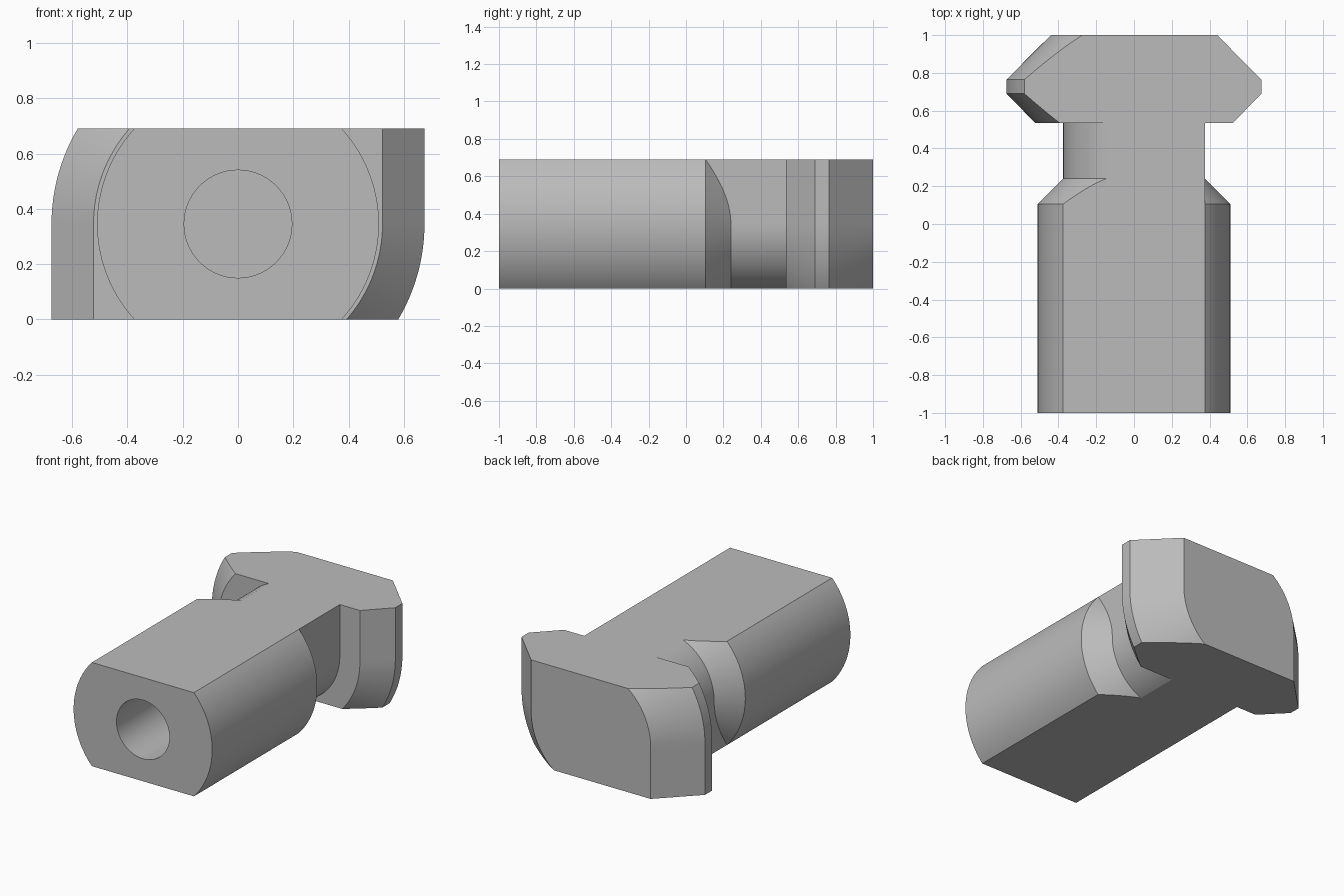
import bpy, bmesh, math

if "Cube" in bpy.data.objects:
    bpy.data.objects.remove(bpy.data.objects["Cube"], do_unlink=True)

HALF = 0.345                 # half thickness between the two flats
BODY, NECK = 0.51, 0.375     # radii of shank and neck
SHOULDER, NECK_START = 0.105, 0.24
HEAD = [(0.535, NECK), (0.535, 0.523), (0.69, 0.675), (0.765, 0.675), (1.0, 0.44)]
STEPS, ARC = 8, 20


def width(radius, z, square):
    return radius if square else math.sqrt(max(radius * radius - z * z, 0))


def row(z, square):
    """Points (y, half width) from front to back along one height."""
    pts = [(-1.0, width(BODY, z, False))]
    # conical shoulder, ending where it meets the neck
    end_r = math.hypot(NECK, z) if square else NECK
    end_r = min(end_r, BODY)
    for i in range(STEPS + 1):
        r = BODY + (end_r - BODY) * i / STEPS
        pts.append((SHOULDER + BODY - r, width(r, z, False)))
    pts.append((NECK_START, width(NECK, z, square)))
    # neck and chamfered head
    pts.append((HEAD[0][0], width(NECK, z, square)))
    for (y0, r0), (y1, r1) in zip(HEAD, HEAD[1:]):
        n = 1 if y0 == y1 else STEPS
        for i in range(1, n + 1):
            t = i / n
            pts.append((y0 + (y1 - y0) * t, width(r0 + (r1 - r0) * t, z, square)))
    return pts


# Heights spaced evenly by angle around the neck
top = math.asin(HALF / NECK)
heights = [NECK * math.sin(top * i / ARC) for i in range(-ARC, ARC + 1)]

bm = bmesh.new()
sides = {}
for s in (-1, 1):
    # each side is square on one half and round on the other
    sides[s] = [[bm.verts.new((s * w, y, z + HALF)) for y, w in row(z, s * z > 0)]
                for z in heights]
    for a, b in zip(sides[s], sides[s][1:]):
        for i in range(len(a) - 1):
            bm.faces.new((a[i], a[i + 1], b[i + 1], b[i]))
for k in (0, -1):
    # flats, then front and back ends
    bm.faces.new(sides[1][k] + sides[-1][k][::-1])
    bm.faces.new([r[k] for r in sides[1]] + [r[k] for r in sides[-1]][::-1])
bmesh.ops.remove_doubles(bm, verts=bm.verts[:], dist=1e-5)
bmesh.ops.recalc_face_normals(bm, faces=bm.faces[:])
mesh = bpy.data.meshes.new("bolt_body")
bm.to_mesh(mesh)
bm.free()
body = bpy.data.objects.new("bolt_body", mesh)
bpy.context.collection.objects.link(body)

# Steel material
steel = bpy.data.materials.new("steel grey")
steel.use_nodes = True
color = (0.5, 0.5, 0.5, 1)
steel.diffuse_color = color
steel.node_tree.nodes["Principled BSDF"].inputs["Base Color"].default_value = color
mesh.materials.append(steel)

# Blind bore in the front end
bpy.ops.mesh.primitive_cylinder_add(vertices=64, radius=0.195, depth=1.2,
                                    location=(0, -0.6, HALF),
                                    rotation=(math.pi / 2, 0, 0))
cutter = bpy.context.object
cutter.name = "bore_cutter"
cutter.hide_render = True
cutter.data.materials.append(steel)
mod = body.modifiers.new("bore", "BOOLEAN")
mod.operation = "DIFFERENCE"
mod.solver = "EXACT"
mod.object = cutter
bpy.ops.object.select_all(action="DESELECT")
body.select_set(True)
bpy.context.view_layer.objects.active = body
bpy.ops.object.modifier_apply(modifier="bore")
bpy.data.objects.remove(cutter, do_unlink=True)
bpy.ops.object.shade_smooth_by_angle(angle=math.radians(20))
